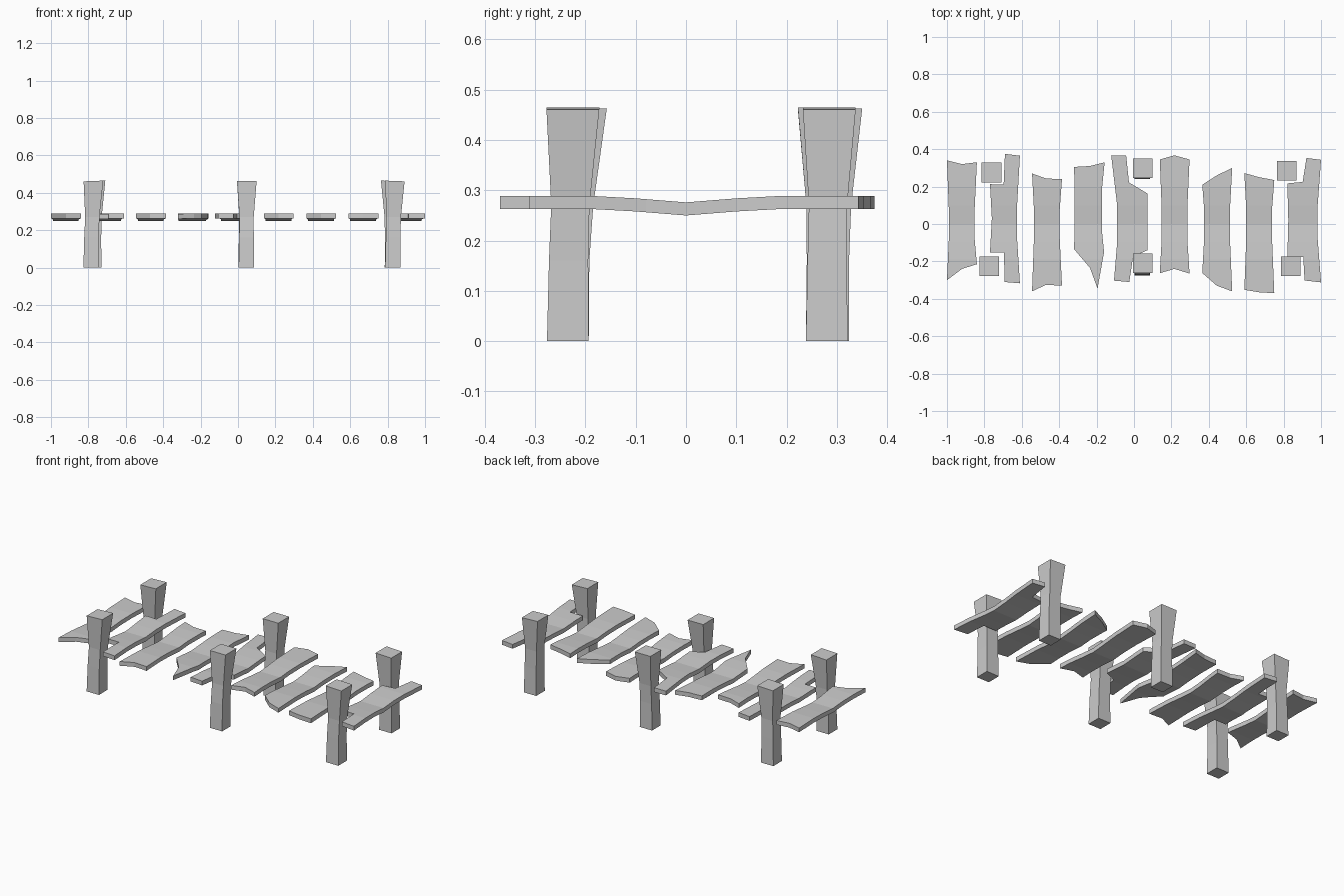
import bpy, bmesh
from mathutils import Vector


def finish(bm, name):
    bmesh.ops.recalc_face_normals(bm, faces=bm.faces[:])
    me = bpy.data.meshes.new(name)
    bm.to_mesh(me)
    bm.free()
    ob = bpy.data.objects.new(name, me)
    bpy.context.collection.objects.link(ob)


def sag(y):
    # boards dip gently in the middle and are level at the ends
    a = abs(y)
    return 0.25 + (0.08 * a if a < 0.1 else min(0.013, 0.008 + 0.055 * (a - 0.1)))


def plank(name, outline, thick=0.026):
    bm = bmesh.new()
    bm.faces.new([bm.verts.new((x, y, 0)) for x, y in outline])
    for y in (-0.19, -0.1, 0, 0.1, 0.19):
        bmesh.ops.bisect_plane(bm, geom=bm.verts[:] + bm.edges[:] + bm.faces[:],
                               dist=1e-5, plane_co=Vector((0, y, 0)), plane_no=Vector((0, 1, 0)))
    for v in bm.verts:
        v.co.z = sag(v.co.y)
    ext = bmesh.ops.extrude_face_region(bm, geom=bm.faces[:])["geom"]
    for v in ext:
        if isinstance(v, bmesh.types.BMVert):
            v.co.z += thick
    finish(bm, name)


def post(name, base, top, tilt):
    # square post: straight foot, slim waist, flared head
    bm = bmesh.new()
    rings = []
    for z, w, t in ((0, 0.083, 0), (0.16, 0.078, 0.15), (0.27, 0.076, 0.5), (0.463, 0.105, 1)):
        cx = base[0] + (top[0] - base[0]) * t
        cy = base[1] + (top[1] - base[1]) * t
        rings.append([bm.verts.new((cx + sx * w / 2, cy + sy * w / 2, z + sx * tilt * (t == 1)))
                      for sx, sy in ((-1, -1), (1, -1), (1, 1), (-1, 1))])
    for a, b in zip(rings, rings[1:]):
        for i in range(4):
            j = (i + 1) % 4
            bm.faces.new((a[i], a[j], b[j], b[i]))
    bm.faces.new(rings[0][::-1])
    bm.faces.new(rings[-1])
    finish(bm, name)


# Full-width planks: x of the three columns, back edge y, front edge y
full = [
    ((-1.0, -0.92, -0.84), (0.34, 0.32, 0.33), (-0.30, -0.24, -0.215)),
    ((-0.545, -0.47, -0.385), (0.27, 0.243, 0.24), (-0.36, -0.325, -0.33)),
    ((0.138, 0.216, 0.297), (0.345, 0.367, 0.345), (-0.263, -0.24, -0.265)),
    ((0.365, 0.443, 0.525), (0.21, 0.26, 0.30), (-0.262, -0.33, -0.36)),
    ((0.59, 0.67, 0.75), (0.272, 0.25, 0.235), (-0.352, -0.365, -0.37)),
]
for i, ((l, m, r), back, front) in enumerate(full):
    plank(f"plank_{i + 1}", [
        (l, front[0]), (m, front[1]), (r, front[2]), (r - 0.012, -0.08), (r - 0.012, 0.08),
        (r, back[2]), (m, back[1]), (l, back[0]), (l + 0.01, 0.08), (l + 0.01, -0.08)])

# Plank with a split, pointed front end
plank("broken_plank", [
    (-0.32, -0.135), (-0.235, -0.235), (-0.195, -0.345), (-0.16, -0.15), (-0.17, -0.05),
    (-0.17, 0.2), (-0.157, 0.33), (-0.235, 0.31), (-0.32, 0.305), (-0.317, 0.08)])

# Planks notched around the posts
plank("notched_plank_left", [
    (-0.77, -0.152), (-0.695, -0.152), (-0.692, -0.31), (-0.61, -0.317), (-0.625, -0.08),
    (-0.625, 0.1), (-0.61, 0.365), (-0.69, 0.375), (-0.697, 0.21), (-0.77, 0.213), (-0.76, 0.03)])
plank("notched_plank_middle", [
    (-0.107, -0.303), (-0.025, -0.31), (-0.005, -0.175), (0.072, -0.14), (0.072, 0.163),
    (-0.027, 0.222), (-0.042, 0.367), (-0.122, 0.367), (-0.09, 0.1), (-0.09, -0.1)])
plank("notched_plank_right", [
    (0.82, -0.177), (0.905, -0.177), (0.912, -0.302), (1.0, -0.312), (0.982, -0.08),
    (0.982, 0.1), (1.0, 0.343), (0.922, 0.353), (0.902, 0.225), (0.82, 0.217), (0.825, 0.02)])

# Posts: base centre, top centre, slope of the head
posts = [
    ("left_front_post", (-0.785, -0.235), (-0.773, -0.225), 0.002),
    ("left_back_post", (-0.772, 0.28), (-0.762, 0.275), 0.002),
    ("middle_front_post", (0.045, -0.235), (0.047, -0.21), 0.0),
    ("middle_back_post", (0.043, 0.283), (0.047, 0.298), 0.0),
    ("right_front_post", (0.828, -0.235), (0.838, -0.225), -0.002),
    ("right_back_post", (0.826, 0.28), (0.817, 0.285), -0.002),
]
for p in posts:
    post(*p)
